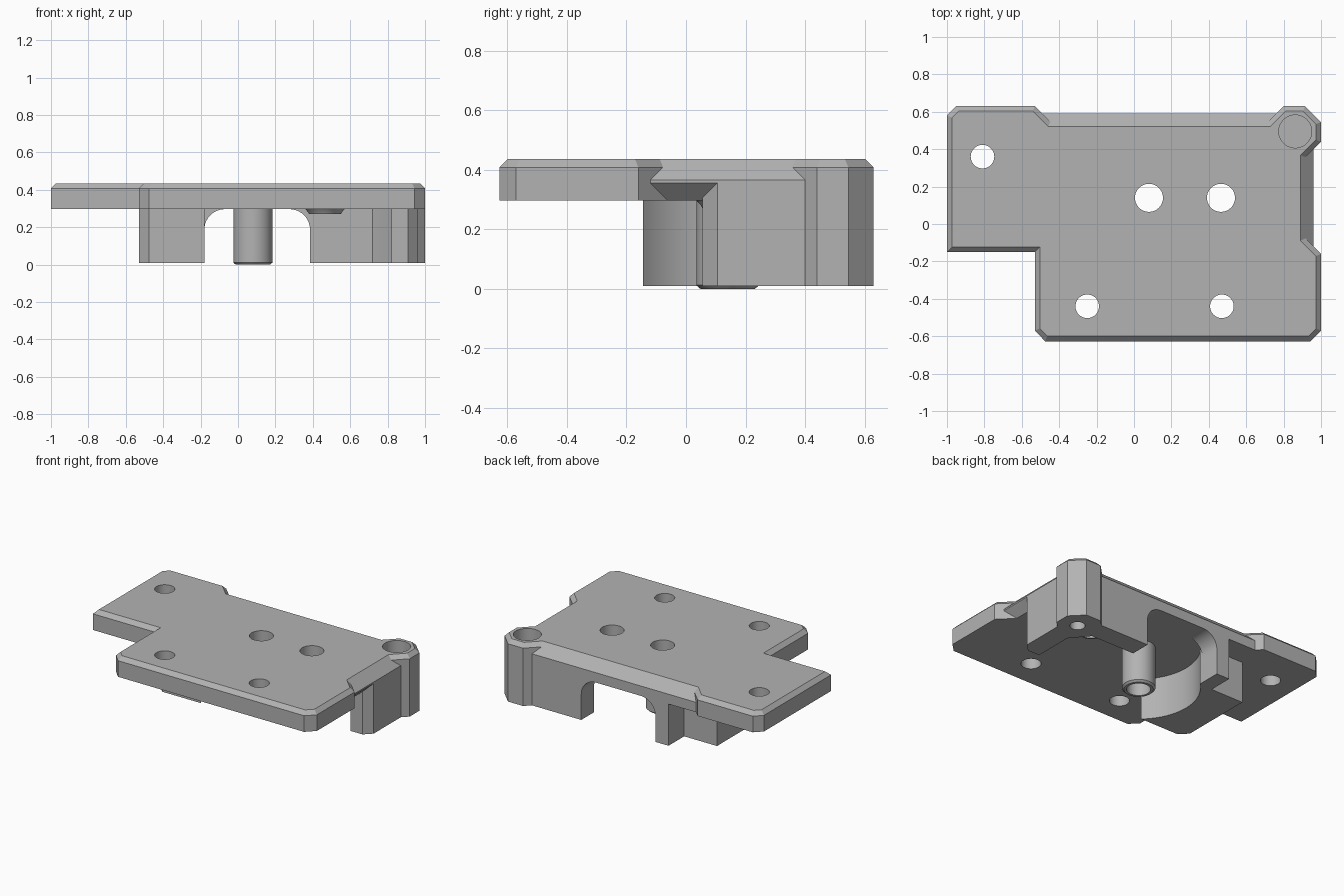
import bpy, bmesh, math
from mathutils import Vector

if "Cube" in bpy.data.objects:
    bpy.data.objects.remove(bpy.data.objects["Cube"])

BASE, UNDER, SHOULDER, TOP = 0.01, 0.297, 0.365, 0.435

grey = bpy.data.materials.new("plain grey")
grey.use_nodes = True
grey.diffuse_color = (0.45, 0.45, 0.45, 1)
grey.node_tree.nodes["Principled BSDF"].inputs["Base Color"].default_value = grey.diffuse_color


def loft(name, rings):
    """Closed solid through rings that share one point count."""
    bm = bmesh.new()
    loops = [[bm.verts.new(p) for p in ring] for ring in rings]
    n = len(loops[0])
    for a, b in zip(loops, loops[1:]):
        for i in range(n):
            j = (i + 1) % n
            bm.faces.new((a[i], a[j], b[j], b[i]))
    bm.faces.new(loops[0][::-1])
    bm.faces.new(loops[-1])
    bmesh.ops.recalc_face_normals(bm, faces=bm.faces)
    mesh = bpy.data.meshes.new(name)
    bm.to_mesh(mesh)
    bm.free()
    mesh.materials.append(grey)
    obj = bpy.data.objects.new(name, mesh)
    bpy.context.collection.objects.link(obj)
    return obj


def prism(name, outline, z0, z1):
    return loft(name, [[(x, y, z) for x, y in outline] for z in (z0, z1)])


def arc(cx, cy, r, start, end, steps):
    angles = [math.radians(start + (end - start) * i / steps) for i in range(steps + 1)]
    return [(cx + r * math.cos(a), cy + r * math.sin(a)) for a in angles]


def turned(name, x, y, profile):
    """Round part from (radius, height) pairs."""
    return loft(name, [[(px, py, z) for px, py in arc(x, y, r, 0, 352.5, 47)] for r, z in profile])


def cut(obj, cutters):
    bpy.context.view_layer.objects.active = obj
    for cutter in cutters:
        mod = obj.modifiers.new("cut", 'BOOLEAN')
        mod.operation, mod.solver, mod.object = 'DIFFERENCE', 'EXACT', cutter
        bpy.ops.object.modifier_apply(modifier=mod.name)


def inset_outline(points, insets):
    """Move each edge of a counter-clockwise outline inward by its own inset."""
    lines = []
    for i, p in enumerate(points):
        a, b = Vector(p), Vector(points[(i + 1) % len(points)])
        d = (b - a).normalized()
        normal = Vector((-d.y, d.x))
        lines.append((normal, normal.dot(a) + insets[i]))
    result = []
    for i, (n2, c2) in enumerate(lines):
        n1, c1 = lines[i - 1]
        det = n1.x * n2.y - n1.y * n2.x
        result.append(((c1 * n2.y - c2 * n1.y) / det, (n1.x * c2 - n2.x * c1) / det))
    return result


# Plate: fine chamfer all round, deep chamfer on the recessed right and back edges
outline = [(-1, -.15), (-.53, -.15), (-.53, -.57), (-.475, -.627), (.943, -.627),
           (1, -.57), (1, -.16), (.96, -.12), (.96, .4), (1, .44), (1, .545),
           (.915, .63), (.8, .63), (.76, .59), (-.49, .59), (-.53, .63),
           (-.95, .63), (-1, .58)]
RIGHT_EDGE, BACK_EDGE = 7, 13
rings = []
for z in (UNDER, .355, SHOULDER, .408, TOP):
    insets = [max(0, z - .408)] * len(outline)
    insets[RIGHT_EDGE] = insets[BACK_EDGE] = max(0, z - SHOULDER)
    if z == UNDER:
        insets[RIGHT_EDGE] = .058
    rings.append([(x, y, z) for x, y in inset_outline(outline, insets)])
plate = loft("plate", rings)

# Right corner: side wall, filled inner corner and post
right_corner = prism("right_corner", [
    (.82, .055), (.91, .055), (.96, .105), (.96, .4), (1, .44), (1, .545),
    (.915, .63), (.8, .63), (.76, .59), (.7, .59), (.7, .46), (.72, .45),
    (.82, .33)], BASE, .355)

# Back wall with a round-shouldered arch
arch = ([(.385, BASE)] + arc(.275, .187, .11, 0, 90, 10)
        + arc(-.07, .187, .11, 90, 180, 10) + [(-.18, BASE)])
wall = [(-.28, BASE), (-.28, .32), (.72, .32), (.72, BASE)] + arch
back_wall = loft("back_wall", [[(x, y, z) for x, z in wall] for y in (.45, .59)])

# Left block, hollowed around the long boss
sweep = arc(.08, .14, .386, 227.6, 132.4, 24)
left_block = prism("left_block", sweep + [
    (-.18, .45), (-.28, .45), (-.28, .42), (-.53, .42), (-.53, -.09),
    (-.475, -.145)], BASE, UNDER)

# Bosses under the centre holes
long_boss = turned("long_boss", .08, .14, [(.092, 0), (.105, .012), (.105, .31)])
short_boss = turned("short_boss", .465, .14, [(.085, .27), (.09, .28), (.105, UNDER), (.105, .31)])

# Holes
holes = [turned("hole_cutter", x, y, [(r, -.1), (r, .6)]) for x, y, r in (
    (.08, .14, .075), (.465, .14, .075), (-.25, -.44, .063), (.47, -.44, .063), (-.81, .36, .063))]
pocket = turned("pocket_cutter", .862, .495, [(.088, .22), (.088, .6)])
socket = turned("socket_cutter", .872, .49, [(.048, -.1), (.048, .12)])
cut(plate, holes + [pocket])
cut(right_corner, [pocket, socket])
cut(long_boss, holes[:1])
cut(short_boss, holes[1:2])
for helper in holes + [pocket, socket]:
    bpy.data.objects.remove(helper)

# Smooth round surfaces, keep hard edges
for obj in (plate, right_corner, back_wall, left_block, long_boss, short_boss):
    bpy.ops.object.select_all(action='DESELECT')
    obj.select_set(True)
    bpy.context.view_layer.objects.active = obj
    bpy.ops.object.shade_smooth_by_angle(angle=math.radians(25))
